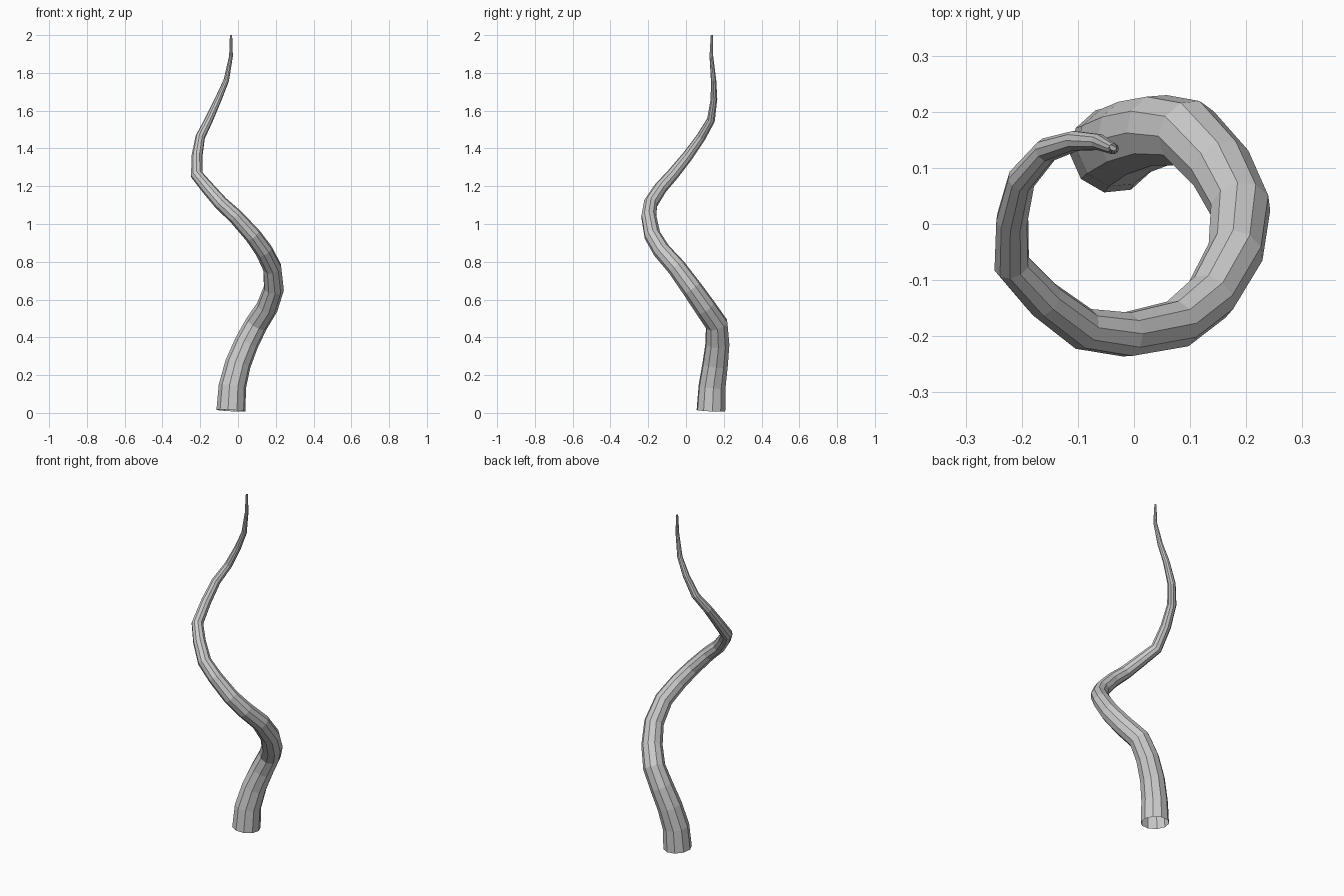
import bpy, bmesh, math
from mathutils import Vector

cube = bpy.data.objects.get("Cube")
if cube:
    bpy.data.objects.remove(cube, do_unlink=True)

SIDES = 10

# Centre line of the spiral, from the base to the tip
path = [Vector(p) for p in (
    (-.037, .132, .012), (-.03, .138, .14), (0, .155, .26), (.045, .167, .37),
    (.097, .162, .47), (.155, .1, .56), (.19, .03, .66), (.181, -.05, .77),
    (.136, -.13, .86), (.078, -.178, .94), (-.013, -.197, 1.04),
    (-.09, -.187, 1.11), (-.16, -.135, 1.19), (-.218, -.072, 1.26),
    (-.217, .009, 1.36), (-.2, .08, 1.46), (-.155, .132, 1.55),
    (-.105, .148, 1.66), (-.062, .146, 1.76), (-.037, .134, 1.89),
    (-.037, .137, 2.0))]


def radius(z):
    """Even taper towards a thin tip."""
    return 0.006 + 0.072 * (1 - z / 2)


# Sweep a tapered ring along the path without twisting it
bm = bmesh.new()
rings = []
side = Vector((math.cos(math.radians(6)), math.sin(math.radians(6)), 0))
for i, p in enumerate(path):
    before = (p - path[i - 1]).normalized() if i else Vector()
    after = (path[i + 1] - p).normalized() if i + 1 < len(path) else Vector()
    along = (before + after).normalized()
    side = (side - along * side.dot(along)).normalized()
    across = along.cross(side)
    ring = []
    for k in range(SIDES):
        a = math.tau * k / SIDES
        ring.append(bm.verts.new(
            p + radius(p.z) * (side * math.cos(a) + across * math.sin(a))))
    rings.append(ring)

# Join neighbouring rings; both ends stay open
for low, high in zip(rings, rings[1:]):
    for k in range(SIDES):
        n = (k + 1) % SIDES
        bm.faces.new((low[k], low[n], high[n], high[k]))

mesh = bpy.data.meshes.new("spiral_tendril")
bm.to_mesh(mesh)
bm.free()
tendril = bpy.data.objects.new("spiral_tendril", mesh)
bpy.context.collection.objects.link(tendril)

# Plain light grey
grey = bpy.data.materials.new("light_grey")
grey.use_nodes = True
colour = (0.6, 0.6, 0.6, 1)
grey.diffuse_color = colour
grey.node_tree.nodes["Principled BSDF"].inputs["Base Color"].default_value = colour
mesh.materials.append(grey)
